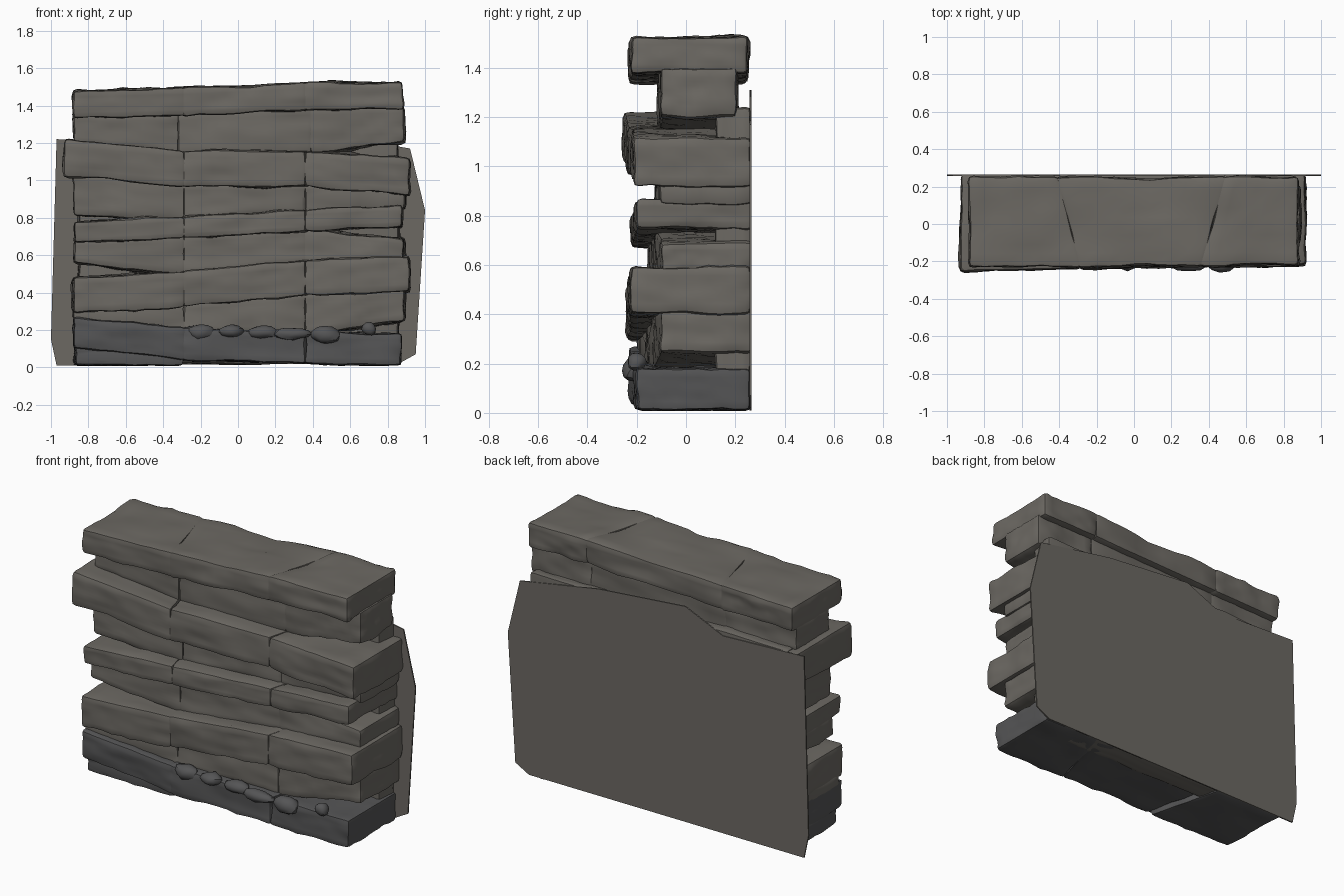
import bpy, bmesh, math, random
from mathutils import Vector, noise

if "Cube" in bpy.data.objects:
    bpy.data.objects.remove(bpy.data.objects["Cube"])

random.seed(4)


def material(name, rgb):
    m = bpy.data.materials.new(name)
    m.diffuse_color = (*rgb, 1)
    m.use_nodes = True
    m.node_tree.nodes["Principled BSDF"].inputs["Base Color"].default_value = m.diffuse_color
    return m


STONE = material("stone", (0.15, 0.14, 0.124))
DAMP = material("damp_stone", (0.09, 0.09, 0.092))


def finish(name, bm, mat):
    bmesh.ops.recalc_face_normals(bm, faces=bm.faces)
    me = bpy.data.meshes.new(name)
    bm.to_mesh(me)
    bm.free()
    me.materials.append(mat)
    ob = bpy.data.objects.new(name, me)
    bpy.context.collection.objects.link(ob)
    return ob


def roughen(bm, amp):
    # broad undulation plus small chips along the normals
    bm.normal_update()
    for v in bm.verts:
        n = noise.noise(v.co * 5) + noise.noise(v.co * 17) * 0.6
        v.co += v.normal * n * amp


def stone(name, xl, xr, zl, zr, front, back, mat):
    """Rough block: xl/xr are (front, back) x, zl/zr (bottom, top), front (left, right) y."""
    bm = bmesh.new()
    bmesh.ops.create_cube(bm, size=2)
    for v in bm.verts:
        right, rear, up = v.co.x > 0, v.co.y > 0, v.co.z > 0
        v.co = Vector(((xr if right else xl)[rear],
                       back if rear else front[right],
                       (zr if right else zl)[up]))
    h = min(zl[1] - zl[0], zr[1] - zr[0])
    bmesh.ops.bevel(bm, geom=bm.edges[:], offset=min(0.022, h * 0.25), segments=2,
                    profile=0.6, affect='EDGES')
    long_edges = [e for e in bm.edges if e.calc_length() > 0.05]
    bmesh.ops.subdivide_edges(bm, edges=long_edges, cuts=8, use_grid_fill=True)
    roughen(bm, 0.014)
    for v in bm.verts:
        v.co.z = max(v.co.z, 0.008)
        v.co.y = min(v.co.y, 0.262)
    return finish(name, bm, mat)


def course(name, x0, x1, bottoms, tops, y0, y1, back, mat, shift=0):
    """Three stones side by side, split by two joints that splay towards the back."""
    cuts = [(x0, x0), (-0.287 - shift, -0.41), (0.357 + shift, 0.49), (x1, x1)]
    for i, side in enumerate(("left", "middle", "right")):
        j = i + 1
        ya, yb = (y0 + (y1 - y0) * k / 3 for k in (i, j))
        # neighbours press together so that only a hairline joint stays open
        xl = [x - (0.005 if i else 0) for x in cuts[i]]
        xr = [x + (0.005 if i < 2 else 0) for x in cuts[j]]
        stone(f"{name}_{side}", xl, xr, (bottoms[i], tops[i]),
              (bottoms[j], tops[j]), (ya, yb), back, mat)


# Protruding courses from the ground up: underside at the ends and joints, height,
# left and right end x, left and right front y
COURSES = [
    ((0.10, 0.04, 0.02, 0.01), 0.17, -0.88, 0.875, -0.235, -0.20),
    ((0.29, 0.32, 0.385, 0.405), 0.19, -0.88, 0.915, -0.24, -0.225),
    ((0.66, 0.69, 0.725, 0.75), 0.12, -0.88, 0.875, -0.23, -0.20),
    ((1.025, 0.965, 0.965, 0.92), 0.195, -0.925, 0.915, -0.25, -0.21),
    ((1.33, 1.345, 1.375, 1.38), 0.148, -0.88, 0.88, -0.23, -0.22),
]
for n, (bottoms, height, x0, x1, y0, y1) in enumerate(COURSES):
    course(f"course_{n + 1}", x0, x1, bottoms, [z + height for z in bottoms],
           y0, y1, 0.25 if n == 4 else 0.262, STONE if n else DAMP)

# Set-back courses fill the space between neighbours; the gaps are the open slots
# at the left end below, right end below and right end above, then the left front y
SLOTS = [(-0.03, 0.07, -0.02, -0.20), (0.08, -0.02, 0.06, -0.16),
         (0.03, -0.02, -0.02, -0.125), (-0.02, 0.09, -0.02, -0.115)]
for n, (left_gap, right_gap, over_gap, y0) in enumerate(SLOTS):
    low, high = COURSES[n], COURSES[n + 1]
    bottoms = [z + low[1] - 0.02 for z in low[0]]
    tops = [z + 0.02 for z in high[0]]
    bottoms[0] += left_gap + 0.02
    bottoms[3] += right_gap + 0.02
    tops[3] -= over_gap + 0.02
    course(f"recess_{n + 1}", -0.88, 0.89, bottoms, tops, y0, -0.105,
           0.205 if n == 3 else 0.262, STONE, 0.03 if n == 3 else 0)

# Thin footing under the tilted bottom-left stone
stone("footing_left", (-0.87, -0.88), (-0.29, -0.41), (0.01, 0.12), (0.01, 0.10),
      (-0.20, -0.20), 0.262, DAMP)

# Core that closes the slots between courses
stone("wall_core", (-0.85, -0.86), (0.855, 0.86), (0.02, 1.22), (0.02, 1.24),
      (0.12, 0.12), 0.262, STONE)


def pebble(name, x, y, z, a, b, c):
    bm = bmesh.new()
    bmesh.ops.create_icosphere(bm, subdivisions=2, radius=1)
    for v in bm.verts:
        v.co = Vector((x + v.co.x * a, y + v.co.y * b, z + v.co.z * c))
    roughen(bm, 0.02)
    finish(name, bm, DAMP)


# Round pebble and a row of broken chips on the bottom ledge
pebble("pebble", 0.70, -0.20, 0.205, 0.045, 0.045, 0.045)
for i in range(5):
    pebble(f"ledge_chip_{i + 1}", -0.2 + 0.165 * i, -0.195 - random.uniform(0, 0.02),
           0.195 - 0.006 * i, random.uniform(0.07, 0.11), 0.045, 0.04)

# Flat back sheet with an irregular outline
OUTLINE = [(-0.97, 0.01), (-0.2, 0.015), (0.86, 0.02), (0.95, 0.07), (1.0, 0.84),
           (0.92, 1.17), (0.4, 1.26), (-0.18, 1.31), (-0.43, 1.2), (-0.97, 1.22), (-1.0, 0.15)]
bm = bmesh.new()
face = bm.faces.new([bm.verts.new((x, 0.265, z)) for x, z in OUTLINE])
ext = bmesh.ops.extrude_face_region(bm, geom=[face])
for v in ext["geom"]:
    if isinstance(v, bmesh.types.BMVert):
        v.co.y -= 0.008
finish("back_sheet", bm, STONE)

# Smooth shading with crisp edges
for ob in bpy.context.collection.objects:
    ob.select_set(True)
    bpy.context.view_layer.objects.active = ob
bpy.ops.object.shade_smooth_by_angle(angle=math.radians(35))
